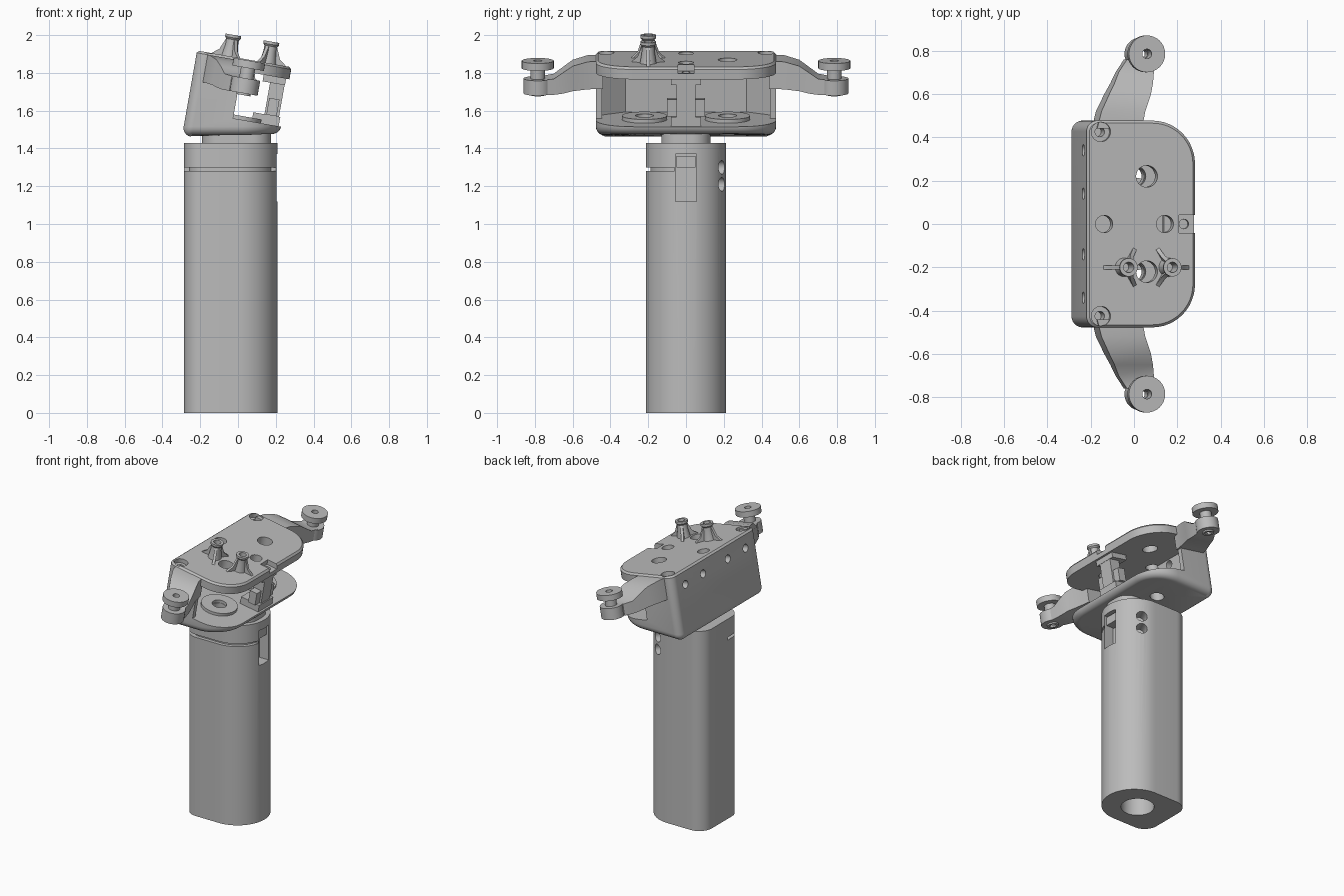
import bpy, bmesh, math
from mathutils import Matrix, Vector

if "Cube" in bpy.data.objects:
    bpy.data.objects.remove(bpy.data.objects["Cube"])

GREY = bpy.data.materials.new("matte_grey")
GREY.use_nodes = True
GREY.diffuse_color = (0.5, 0.5, 0.5, 1)
GREY.node_tree.nodes["Principled BSDF"].inputs["Base Color"].default_value = GREY.diffuse_color

TILT = math.radians(10)
HEAD = Matrix.Translation((0, 0, 1.88)) @ Matrix.Rotation(TILT, 4, "Y")
WORLD = Matrix.Identity(4)


def finish(bm, name, frame):
    bmesh.ops.recalc_face_normals(bm, faces=bm.faces)
    me = bpy.data.meshes.new(name)
    bm.to_mesh(me)
    bm.free()
    me.transform(frame)
    me.materials.append(GREY)
    ob = bpy.data.objects.new(name, me)
    bpy.context.collection.objects.link(ob)
    return ob


def prism_bm(outline, z0, z1):
    bm = bmesh.new()
    f = bm.faces.new([bm.verts.new((x, y, z0)) for x, y in outline])
    r = bmesh.ops.extrude_face_region(bm, geom=[f])
    for v in r["geom"]:
        if isinstance(v, bmesh.types.BMVert):
            v.co.z = z1
    return bm


def prism(name, outline, z0, z1, frame=HEAD):
    return finish(prism_bm(outline, z0, z1), name, frame)


def box(name, x, y, z, frame=HEAD):
    return prism(name, [(x[0], y[0]), (x[1], y[0]), (x[1], y[1]), (x[0], y[1])], *z, frame)


def rounded(x0, x1, y, r_left, r_right, n=12):
    """Outline symmetric in y with its own corner radius at each x end."""
    pts = []
    for cx, sy, r, a0 in ((x1, 1, r_right, 0), (x0, 1, r_left, 90),
                          (x0, -1, r_left, 180), (x1, -1, r_right, 270)):
        c = Vector((cx - r if cx == x1 else cx + r, sy * (y - r)))
        for i in range(n + 1):
            a = math.radians(a0 + 90 * i / n)
            pts.append((c.x + r * math.cos(a), c.y + r * math.sin(a)))
    bm_pts = [p for i, p in enumerate(pts) if (Vector(p) - Vector(pts[i - 1])).length > 1e-4]
    return bm_pts


def lathe(name, profile, frame=HEAD, at=(0, 0, 0), n=32):
    """Closed (radius, height) profile spun around the vertical axis."""
    bm = bmesh.new()
    rings = [[bm.verts.new((r * math.cos(k * math.tau / n), r * math.sin(k * math.tau / n), z))
              for k in range(n)] for r, z in profile]
    for i, a in enumerate(rings):
        b = rings[(i + 1) % len(rings)]
        for k in range(n):
            bm.faces.new((a[k], a[(k + 1) % n], b[(k + 1) % n], b[k]))
    return finish(bm, name, frame @ Matrix.Translation(at))


def cylinder(name, r, z0, z1, at, frame=HEAD):
    pts = [(at[0] + r * math.cos(k * math.tau / 32), at[1] + r * math.sin(k * math.tau / 32))
           for k in range(32)]
    return prism(name, pts, z0, z1, frame)


def cut(ob, cutters):
    for c in cutters:
        m = ob.modifiers.new("cut", "BOOLEAN")
        m.operation, m.solver, m.object = "DIFFERENCE", "EXACT", c
    dg = bpy.context.evaluated_depsgraph_get()
    me = bpy.data.meshes.new_from_object(ob.evaluated_get(dg))
    ob.modifiers.clear()
    ob.data = me
    for c in cutters:
        bpy.data.objects.remove(c)


# Handle: D-shaped grip with bore, partial groove, latch slot and two side holes
grip = rounded(-0.285, 0.21, 0.213, 0.1, 0.212)
handle = prism("handle", grip, 0, 1.43, WORLD)
groove = prism("groove_cut", [(-0.4, -0.4), (0.4, -0.4), (0.4, -0.06), (-0.4, -0.06)], 1.28, 1.3, WORLD)
cut(groove, [prism("groove_core", rounded(-0.26, 0.185, 0.188, 0.09, 0.187), 1.2, 1.4, WORLD)])
cuts = [groove,
        cylinder("bore_cut", 0.108, -0.1, 1.0, (-0.03, 0), WORLD),
        box("slot_cut", (0.13, 0.4), (-0.055, 0.055), (1.12, 1.37), WORLD)]
for z in (1.21, 1.3):
    f = (Matrix.Translation((0, 0, z)) @ Matrix.Rotation(math.radians(64), 4, "Z")
         @ Matrix.Rotation(math.pi / 2, 4, "Y"))
    cuts.append(cylinder("side_hole_cut", 0.036, 0.13, 0.4, (0, 0), f))
cut(handle, cuts)
box("latch", (0.13, 0.19), (-0.05, 0.05), (1.3, 1.36), WORLD)
prism("neck", rounded(-0.19, 0.175, 0.13, 0.1, 0.1), 1.42, 1.5, WORLD)

# Head shell: wedge-bottomed body, hollow and open toward +x
bm = prism_bm(rounded(-0.22, 0.288, 0.477, 0.05, 0.2), -0.4, 0)
for v in bm.verts:
    if v.co.z < -0.1:
        v.co.z = -0.416 + 0.176 * v.co.x
low = [e for e in bm.edges if all(v.co.z < -0.1 for v in e.verts)]
bmesh.ops.bevel(bm, geom=low, offset=0.045, segments=5, profile=0.5, affect="EDGES")
top = [e for e in bm.edges if all(v.co.z > -0.001 for v in e.verts)]
bmesh.ops.bevel(bm, geom=top, offset=0.012, segments=1, affect="EDGES")
shell = finish(bm, "head_shell", HEAD)
cavity = [(-0.165, -0.32), (-0.165, 0.32), (-0.07, 0.445), (0.1, 0.445), (0.1, -0.445), (-0.07, -0.445)]
cut(shell, [prism("cavity_cut", cavity, -0.32, -0.065)])
cut(shell, [box("front_cut", (0.03, 0.6), (-0.6, 0.6), (-0.32, -0.065))])
cuts = [box("notch_cut", (0.21, 0.4), (-0.042, 0.042), (-0.035, 0.1)),
        cylinder("notch_hole", 0.022, -0.075, 0.1, (0.24, 0))]
for x in (-0.14, 0.145):
    cuts.append(cylinder("plate_hole", 0.04, -0.1, 0.1, (x, 0)))
for s in (-1, 1):
    cuts += [cylinder("plate_hole", 0.05, -0.1, 0.1, (0.06, 0.22 * s)),
             cylinder("tray_hole", 0.045, -0.6, -0.25, (0.06, 0.22 * s)),
             cylinder("pad_cut", 0.045, -0.03, 0.1, (-0.155, 0.425 * s)),
             cylinder("pad_hole", 0.022, -0.12, 0.1, (-0.155, 0.425 * s))]
    for y in (0.14, 0.34):
        f = HEAD @ Matrix.Translation((-0.19, y * s, -0.1)) @ Matrix.Rotation(-math.pi / 2, 4, "Y")
        cuts.append(cylinder("back_hole", 0.027, -0.1, 0.1, (0, 0), f))
cut(shell, cuts)

# Front column joining tray and top plate
box("column", (0.19, 0.268), (-0.05, 0.05), (-0.33, -0.06))
box("column_wings", (0.2, 0.255), (-0.1, 0.1), (-0.27, -0.18))
box("column_foot", (0.13, 0.275), (-0.08, 0.08), (-0.34, -0.27))
box("column_head", (0.15, 0.27), (-0.08, 0.08), (-0.1, -0.06))

# Side arms with discs, and bearing rings in the tray
ARM = [(0.44, -0.17, 0.04, -0.16, -0.012), (0.52, -0.15, 0.055, -0.16, -0.012),
       (0.6, -0.11, 0.085, -0.165, -0.03), (0.65, -0.08, 0.1, -0.175, -0.062),
       (0.7, -0.055, 0.11, -0.18, -0.095), (0.76, -0.015, 0.12, -0.18, -0.1)]
for s, side in ((-1, "front"), (1, "back")):
    bm = bmesh.new()
    rings = [[bm.verts.new((x, y * s, z)) for x, z in ((a, c), (b, c), (b, d), (a, d))]
             for y, a, b, c, d in ARM]
    for p, q in zip(rings, rings[1:]):
        for k in range(4):
            bm.faces.new((p[k], p[(k + 1) % 4], q[(k + 1) % 4], q[k]))
    bm.faces.new(rings[0])
    bm.faces.new(rings[-1])
    finish(bm, side + "_arm", HEAD)
    at = (0.062, 0.785 * s, 0)
    lathe(side + "_arm_end", [(0.02, -0.18), (0.075, -0.18), (0.075, -0.1), (0.02, -0.1)], at=at)
    lathe(side + "_disc", [(0.022, -0.19), (0.038, -0.19), (0.038, -0.045), (0.085, -0.045),
                           (0.085, -0.005), (0.022, -0.005)], at=at)
    lathe(side + "_bearing_ring", [(0.048, -0.33), (0.12, -0.33), (0.12, -0.3), (0.048, -0.3)],
          at=(0.06, 0.22 * s, 0))

# Two hollow posts, each braced by three fins
for x, turn, side in ((-0.045, 180, "right"), (0.16, 0, "left")):
    at = (x, -0.2, 0)
    lathe(side + "_post", [(0.02, -0.01), (0.045, -0.01), (0.034, 0.06), (0.034, 0.09),
                           (0.042, 0.1), (0.042, 0.115), (0.024, 0.115), (0.02, 0.05)], at=at)
    for k in range(3):
        f = (HEAD @ Matrix.Translation(at) @ Matrix.Rotation(math.radians(turn + 120 * k), 4, "Z")
             @ Matrix.Rotation(math.pi / 2, 4, "X"))
        prism(side + "_post_fin", [(0.025, -0.005), (0.105, -0.005), (0.06, 0.03), (0.035, 0.09), (0.025, 0.09)],
              -0.009, 0.009, f)

for ob in bpy.context.collection.objects:
    if ob.type == "MESH":
        bpy.ops.object.select_all(action="DESELECT")
        ob.select_set(True)
        bpy.context.view_layer.objects.active = ob
        bpy.ops.object.shade_smooth_by_angle(angle=math.radians(30))
